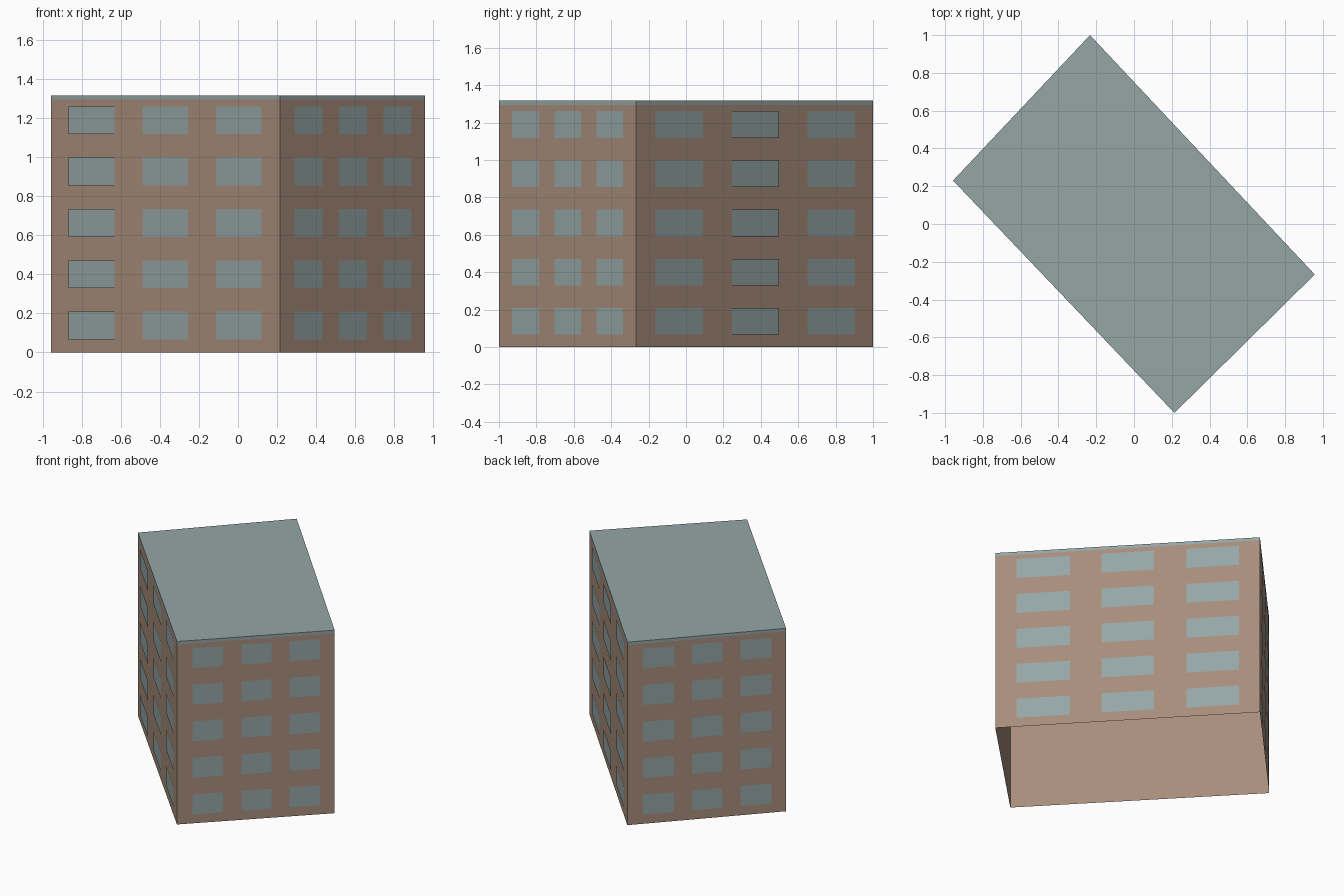
import bpy
import bmesh
from mathutils import Vector

default = bpy.data.objects.get("Cube")
if default:
    bpy.data.objects.remove(default, do_unlink=True)


def make_material(name, colour):
    mat = bpy.data.materials.new(name)
    mat.use_nodes = True
    mat.diffuse_color = (*colour, 1)
    mat.node_tree.nodes["Principled BSDF"].inputs["Base Color"].default_value = (*colour, 1)
    return mat


brown = make_material("brown_wall", (0.392, 0.266, 0.198))
grey = make_material("blue_grey", (0.301, 0.381, 0.381))


def make_object(name, bm, material):
    mesh = bpy.data.meshes.new(name)
    bm.to_mesh(mesh)
    bm.free()
    mesh.materials.append(material)
    obj = bpy.data.objects.new(name, mesh)
    bpy.context.scene.collection.objects.link(obj)
    return obj


# Footprint, anticlockwise from the left corner
corners = [Vector(c) for c in ((-0.958, 0.23, 0), (0.214, -1, 0), (0.957, -0.267, 0), (-0.233, 1, 0))]
EAVES, TOP = 1.295, 1.317
FLOORS, FLOOR_STEP, SILL, WINDOW_HEIGHT = 5, 0.263, 0.066, 0.143


def add_panel(bm, start, end, bottom, top):
    """Upright rectangle facing outwards."""
    low, high = Vector((0, 0, bottom)), Vector((0, 0, top))
    bm.faces.new([bm.verts.new(p) for p in (start + low, end + low, end + high, start + high)])


# Window columns as fractions of each wall's length
long_columns = ((0.08, 0.282), (0.402, 0.6), (0.722, 0.922))
short_columns = ((0.098, 0.293), (0.408, 0.6), (0.713, 0.907))
# Columns that stand a little proud of the wall: (side, column)
proud_columns = ((0, 0), (2, 1))

# Hollow walls, open at the bottom, with thin window panes outside them
walls, panes = bmesh.new(), bmesh.new()
for side in range(4):
    start, end = corners[side], corners[(side + 1) % 4]
    add_panel(walls, start, end, 0, EAVES)
    outward = (end - start).cross(Vector((0, 0, 1))).normalized()
    for col, (left, right) in enumerate(short_columns if side % 2 else long_columns):
        offset = outward * (0.006 if (side, col) in proud_columns else 0.002)
        for floor in range(FLOORS):
            sill = SILL + floor * FLOOR_STEP
            add_panel(panes, start.lerp(end, left) + offset, start.lerp(end, right) + offset,
                      sill, sill + WINDOW_HEIGHT)
bmesh.ops.remove_doubles(walls, verts=walls.verts, dist=0.0005)
make_object("walls", walls, brown)
make_object("window_panes", panes, grey)

# Flat roof slab
bm = bmesh.new()
base = bm.faces.new([bm.verts.new(c + Vector((0, 0, EAVES))) for c in corners])
extruded = bmesh.ops.extrude_face_region(bm, geom=[base], use_keep_orig=True)
for item in extruded["geom"]:
    if isinstance(item, bmesh.types.BMVert):
        item.co.z = TOP
bmesh.ops.recalc_face_normals(bm, faces=bm.faces)
make_object("roof_slab", bm, grey)
